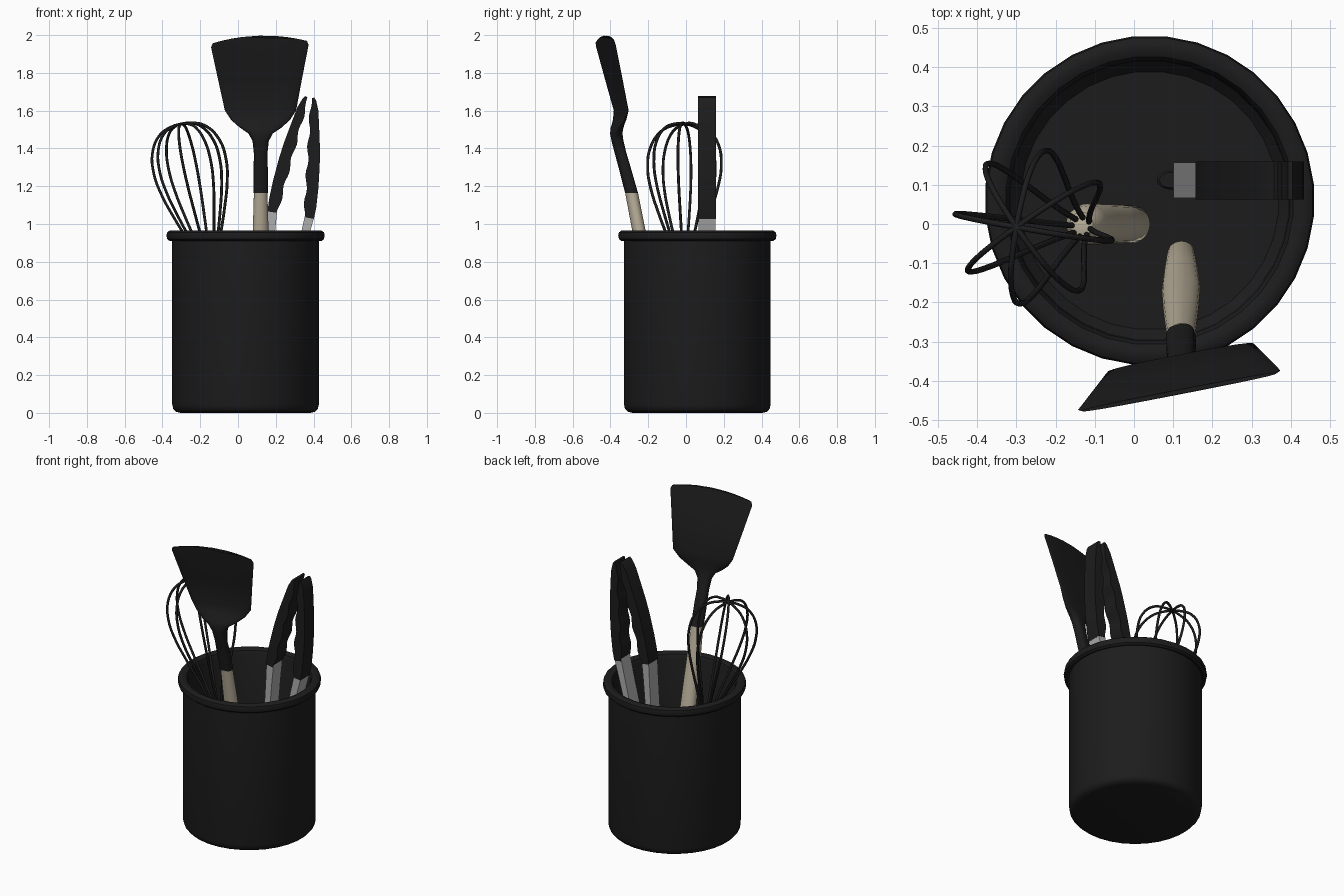
import bpy, bmesh, math
from mathutils import Matrix, Vector

if "Cube" in bpy.data.objects:
    bpy.data.objects.remove(bpy.data.objects["Cube"])


def material(name, rgb):
    m = bpy.data.materials.new(name)
    m.diffuse_color = (*rgb, 1)
    m.use_nodes = True
    m.node_tree.nodes["Principled BSDF"].inputs["Base Color"].default_value = m.diffuse_color
    return m


BLACK = material("black", (0.012, 0.012, 0.012))
WOOD = material("pale_wood", (0.50, 0.44, 0.33))
STEEL = material("steel", (0.42, 0.42, 0.42))


def finish(name, bm, mat, angle=35):
    bmesh.ops.recalc_face_normals(bm, faces=bm.faces)
    me = bpy.data.meshes.new(name)
    bm.to_mesh(me)
    bm.free()
    ob = bpy.data.objects.new(name, me)
    bpy.context.collection.objects.link(ob)
    me.materials.append(mat)
    bpy.ops.object.select_all(action='DESELECT')
    ob.select_set(True)
    bpy.context.view_layer.objects.active = ob
    bpy.ops.object.shade_smooth_by_angle(angle=math.radians(angle))
    return ob


def loft(name, rings, mat):
    """Skin a list of equal-length point rings and cap both ends."""
    bm = bmesh.new()
    rows = [[bm.verts.new(p) for p in ring] for ring in rings]
    n = len(rows[0])
    for a, b in zip(rows, rows[1:]):
        for i in range(n):
            j = (i + 1) % n
            bm.faces.new((a[i], a[j], b[j], b[i]))
    bm.faces.new(rows[0])
    bm.faces.new(rows[-1])
    return finish(name, bm, mat)


def oval(cx, cy, z, hw, ht, yaw=0, bow=0, roll=0, n=24, power=1.0):
    """Horizontal oval ring; bow and roll lift it across its width."""
    pts = []
    for i in range(n):
        a = 2 * math.pi * i / n
        c, s = math.cos(a), math.sin(a)
        u = hw * math.copysign(abs(c) ** power, c)
        v = ht * math.copysign(abs(s) ** power, s)
        pts.append(Vector((cx + u * math.cos(yaw) - v * math.sin(yaw),
                           cy + u * math.sin(yaw) + v * math.cos(yaw),
                           z + bow * (1 - (u / hw) ** 2) + roll * u)))
    return pts


# Crock: one lathed wall with rounded foot and rolled rim
PX, PY, SIDES = 0.04, 0.06, 32
profile = [(0.345, 0), (0.37, 0.006), (0.385, 0.022), (0.39, 0.045), (0.39, 0.915),
           (0.404, 0.91), (0.417, 0.92), (0.421, 0.938), (0.417, 0.956), (0.404, 0.965),
           (0.385, 0.965), (0.368, 0.957), (0.358, 0.935), (0.355, 0.06), (0.33, 0.03)]
step = 2 * math.pi / SIDES
loft("crock", [[(PX + r * math.cos((i + .5) * step), PY + r * math.sin((i + .5) * step), z)
                for i in range(SIDES)] for r, z in profile], BLACK)

# Spatula: wooden handle leaning to the front
YAW = math.radians(11)
handle = [(0.035, 0.018, 0.018), (0.045, 0.03, 0.028), (0.07, 0.036, 0.033),
          (0.30, 0.044, 0.036), (0.55, 0.05, 0.037), (0.80, 0.046, 0.036),
          (1.0, 0.041, 0.035), (1.165, 0.036, 0.034)]
loft("spatula_handle", [oval(0.12, -0.249 - 0.193 * (z - 0.963), z, hw, ht, YAW)
                        for z, hw, ht in handle], WOOD)

# Spatula: neck flaring into a thin blade with a bowed edge
blade = [(1.163, -.288, .037, .033, 0), (1.30, -.325, .037, .031, 0),
         (1.37, -.345, .035, .030, 0), (1.44, -.363, .043, .030, 0),
         (1.48, -.369, .066, .029, 0), (1.51, -.365, .112, .023, 0),
         (1.55, -.352, .158, .014, 0), (1.60, -.343, .192, .010, 0),
         (1.77, -.383, .227, .009, .01), (1.942, -.424, .263, .008, .03),
         (1.963, -.429, .254, .006, .034)]
loft("spatula_blade", [oval(0.12 - 0.01 * max(0, z - 1.5), y, z, hw, ht, YAW, bow,
                            0.025 if bow else 0, power=0.75)
                       for z, y, hw, ht, bow in blade], BLACK)

# Whisk: handle leaning to the left
lean = Matrix.Translation((0, 0, 0.05)) @ Matrix.Rotation(-0.2, 4, 'Y')
grip = [(0, .025, .025), (.008, .04, .04), (.03, .048, .048), (.25, .05, .05), (.45, .052, .052),
        (.60, .052, .052), (.65, .045, .045), (.675, .03, .03), (.68, .015, .015)]
loft("whisk_handle", [[lean @ p for p in oval(0, 0, h, a, b)] for h, a, b in grip], WOOD)

# Whisk: four crossing wire loops
wire = [(.02, .66), (.043, .75), (.08, .87), (.135, 1.02), (.182, 1.17), (.198, 1.28),
        (.183, 1.39), (.125, 1.475), (.055, 1.505)]
path = wire + [(0, 1.51)] + [(-r, h) for r, h in reversed(wire)]
cu = bpy.data.curves.new("whisk_wires", 'CURVE')
cu.dimensions = '3D'
cu.bevel_depth = 0.0075
cu.bevel_resolution = 2
cu.resolution_u = 4
for k in range(4):
    a = math.radians(-10 + 45 * k)
    sp = cu.splines.new('BEZIER')
    sp.bezier_points.add(len(path) - 1)
    for bp, (r, h) in zip(sp.bezier_points, path):
        bp.co = lean @ Vector((r * math.cos(a), r * math.sin(a) - 0.008, h))
        bp.handle_left_type = bp.handle_right_type = 'AUTO'
cu.materials.append(BLACK)
wires = bpy.data.objects.new("whisk_wires", cu)
bpy.context.collection.objects.link(wires)
bpy.ops.object.select_all(action='DESELECT')
wires.select_set(True)
bpy.context.view_layer.objects.active = wires
bpy.ops.object.convert(target='MESH')

# Tongs: mirrored arms drawn as (offset, distance from hinge) outlines
TILT = 0.16


def tong_point(off, t, y):
    return (0.12 + off * math.cos(TILT) + t * math.sin(TILT), y,
            0.06 - off * math.sin(TILT) + t * math.cos(TILT))


def tong_part(name, outline, side, mat, y0, y1):
    bm = bmesh.new()
    front, back = ([bm.verts.new(tong_point(side * o, t, y)) for o, t in outline]
                   for y in (y0, y1))
    bm.faces.new(front)
    bm.faces.new(back)
    n = len(outline)
    for i in range(n):
        j = (i + 1) % n
        bm.faces.new((front[i], front[j], back[j], back[i]))
    finish(name, bm, mat, 25)


arm = [(.02, 0), (.112, .9), (.123, 1.0), (.123, 1.02), (.075, 1.02), (.068, .9), (.001, 0)]
head = [(.124, 1.0), (.127, 1.06), (.122, 1.16), (.110, 1.28), (.097, 1.37), (.081, 1.45),
        (.056, 1.57), (.036, 1.62), (.024, 1.634), (.013, 1.63)]
for i in range(25):  # scalloped gripping edge
    f = i / 24
    head.append((.010 + .062 * f + .006 * math.cos(f * 8 * math.pi), 1.60 - .60 * f))
for side, label in ((-1, "left"), (1, "right")):
    tong_part("tongs_arm_" + label, arm, side, STEEL, 0.066, 0.157)
    tong_part("tongs_head_" + label, head, side, BLACK, 0.063, 0.160)

# Tongs: pull tab at the hinge
tab = [oval(0.095, 0.112, z, r, r * 0.65) for z, r in
       ((0.04, .03), (0.046, .037), (0.07, .037), (0.076, .03))]
loft("tongs_pull_tab", tab, BLACK)
